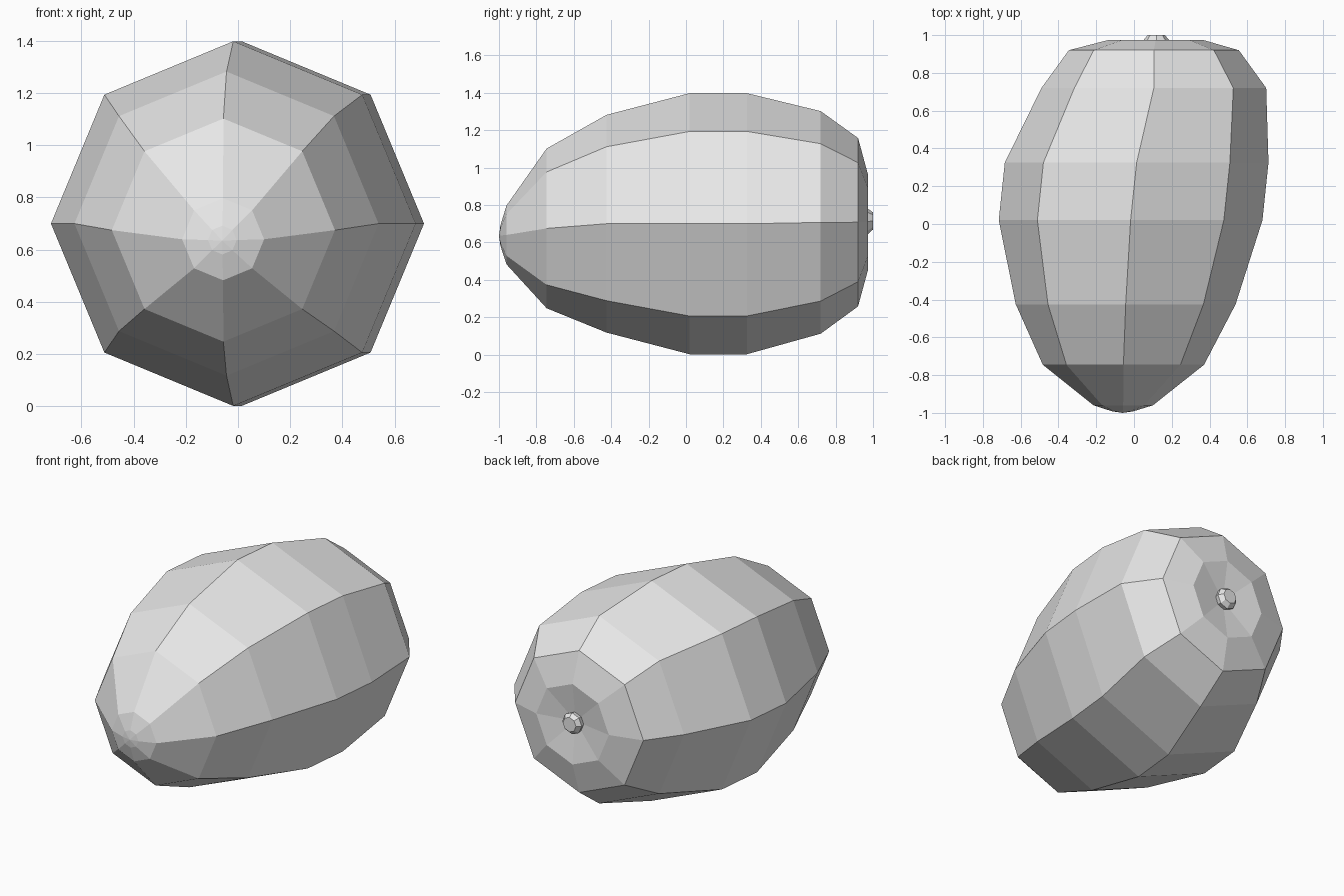
import bpy, bmesh, math

default = bpy.data.objects.get("Cube")
if default:
    bpy.data.objects.remove(default, do_unlink=True)

SIDES = 8


def make_material(name, rgb):
    mat = bpy.data.materials.new(name)
    mat.use_nodes = True
    color = (*rgb, 1.0)
    mat.diffuse_color = color
    mat.node_tree.nodes["Principled BSDF"].inputs["Base Color"].default_value = color
    return mat


def loft(name, rings, mat):
    """Octagonal skin along y; each ring is (y, centre x, centre z, radius), radius 0 is a tip."""
    bm = bmesh.new()
    loops = []
    for y, cx, cz, r in rings:
        count = SIDES if r else 1
        loops.append([bm.verts.new((cx + r * math.cos(math.tau * i / SIDES), y,
                                    cz + r * math.sin(math.tau * i / SIDES)))
                      for i in range(count)])
    for a, b in zip(loops, loops[1:]):
        for i in range(SIDES):
            corners = [a[i % len(a)], a[(i + 1) % len(a)],
                       b[(i + 1) % len(b)], b[i % len(b)]]
            bm.faces.new(list(dict.fromkeys(corners)))
    for end in (loops[0], loops[-1]):
        if len(end) > 1:
            bm.faces.new(end)
    bmesh.ops.recalc_face_normals(bm, faces=bm.faces)
    mesh = bpy.data.meshes.new(name)
    bm.to_mesh(mesh)
    bm.free()
    mesh.materials.append(mat)
    obj = bpy.data.objects.new(name, mesh)
    bpy.context.collection.objects.link(obj)
    return obj


grey = make_material("light grey", (0.8, 0.8, 0.8))

# Slightly bent fruit body, pointed at the front, dimpled at the back
loft("fruit_body", [
    (-1.0, -0.06, 0.635, 0),
    (-0.992, -0.06, 0.637, 0.055),
    (-0.96, -0.057, 0.64, 0.157),
    (-0.745, -0.056, 0.675, 0.427),
    (-0.425, -0.044, 0.70, 0.582),
    (0.02, -0.018, 0.70, 0.698),
    (0.325, 0.014, 0.70, 0.698),
    (0.72, 0.105, 0.707, 0.595),
    (0.92, 0.105, 0.708, 0.45),
    (0.973, 0.115, 0.708, 0.255),
    (0.945, 0.118, 0.712, 0.06),
    (0.94, 0.118, 0.712, 0),
], grey)

# Short stub of the stem sitting in the dimple
loft("stem_stub", [
    (0.935, 0.118, 0.712, 0.06),
    (0.973, 0.118, 0.712, 0.068),
    (1.0, 0.118, 0.715, 0.046),
], grey)
